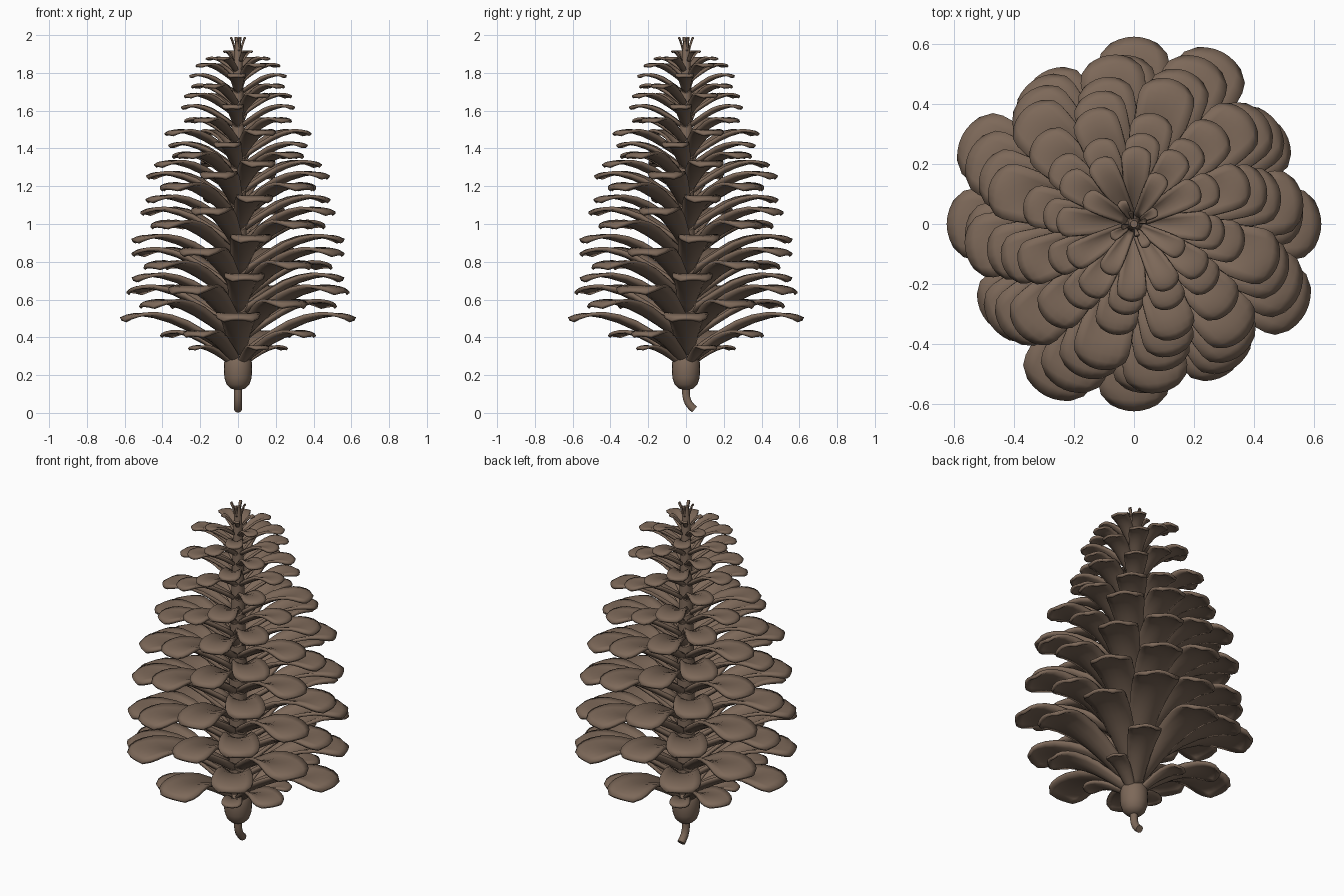
import bpy, math

if "Cube" in bpy.data.objects:
    bpy.data.objects.remove(bpy.data.objects["Cube"])

mat = bpy.data.materials.new("brown_wood")
mat.diffuse_color = (0.205, 0.14, 0.1, 1)
mat.use_nodes = True
mat.node_tree.nodes["Principled BSDF"].inputs["Base Color"].default_value = mat.diffuse_color


def make(name, verts, faces):
    me = bpy.data.meshes.new(name)
    me.from_pydata(verts, [], faces)
    me.update()
    ob = bpy.data.objects.new(name, me)
    bpy.context.collection.objects.link(ob)
    me.materials.append(mat)
    return ob


def lerp(pts, t):
    # piecewise-linear lookup through (t, value) pairs
    for (a, u), (b, v) in zip(pts, pts[1:]):
        if t <= b:
            return u + (v - u) * (t - a) / (b - a)
    return pts[-1][1]


def lathe(name, profile, n):
    verts, faces = [], []
    for r, z in profile:
        for i in range(n):
            a = 2 * math.pi * i / n
            verts.append((r * math.cos(a), r * math.sin(a), z))
    for j in range(len(profile) - 1):
        for i in range(n):
            k = (i + 1) % n
            faces.append((j * n + i, j * n + k, j * n + n + k, j * n + n + i))
    faces.append(tuple(reversed(range(n))))
    faces.append(tuple(range(len(verts) - n, len(verts))))
    return make(name, verts, faces)


# scale shape: rise along its length, half width, and cupping (edges up at the root, down at the tip)
RISE = [(0, 0), (.12, .22), (.25, .43), (.4, .65), (.55, .83), (.7, .95), (.82, 1), (.92, .98), (1, .89)]
WIDTH = [(0, .05), (.3, .1), (.6, .155), (.8, .185), (.9, .19), (.96, .17), (1, .125)]
CUP = [(0, .05), (.4, .06), (.65, .035), (.85, -.005), (1, -.025)]
STATIONS = [0, .12, .25, .4, .55, .7, .8, .88, .94, 1]
NV = 6


def whorl(name, R, ztip, angle, rise):
    # four equal scales around the core
    verts, faces = [], []
    r0 = min(.025, R * .25)
    zroot = ztip - rise * R * .93
    for q in range(4):
        a = math.radians(angle + 90 * q)
        ca, sa = math.cos(a), math.sin(a)
        base = len(verts)
        for t in STATIONS:
            for j in range(NV + 1):
                v = 2 * j / NV - 1
                x = r0 + (R - r0) * t - .035 * R * v * v * t * t
                y = lerp(WIDTH, t) * R * v
                z = zroot + R * (rise * lerp(RISE, t) + lerp(CUP, t) * v * v)
                verts.append((x * ca - y * sa, x * sa + y * ca, z))
        for i in range(len(STATIONS) - 1):
            for j in range(NV):
                p = base + i * (NV + 1) + j
                faces.append((p, p + NV + 1, p + NV + 2, p + 1))
    ob = make(name, verts, faces)
    mod = ob.modifiers.new("thickness", "SOLIDIFY")
    mod.thickness = min(.018, .008 + .018 * R)
    mod.offset = -1
    return ob


# whorls of scales: (radius, tip height) from bottom to top
TIERS = [(.29, .35), (.465, .425), (.625, .515), (.59, .585), (.645, .66), (.565, .725),
         (.585, .79), (.60, .86), (.57, .93), (.565, 1.005), (.54, 1.075), (.50, 1.14),
         (.53, 1.205), (.50, 1.265), (.46, 1.325), (.435, 1.37), (.375, 1.425), (.41, 1.49),
         (.34, 1.555), (.305, 1.625), (.31, 1.685), (.285, 1.735), (.26, 1.79), (.25, 1.845),
         (.19, 1.88)]
parts = []
for k, (R, z) in enumerate(TIERS):
    parts.append(whorl(f"scale_whorl_{k + 1:02d}", R, z, 31.4 * (k - 2), .36))

# small upright scales at the apex
parts.append(whorl("apex_scales_outer", .09, 1.915, 30, .6))
parts.append(whorl("apex_scales_tip", .045, 1.985, 15, 1.7))

# central core and rounded base knob
parts.append(lathe("core", [(.05, .28), (.047, .5), (.046, 1.0), (.038, 1.4),
                            (.029, 1.7), (.021, 1.92), (.012, 1.97)], 16))
parts.append(lathe("base_knob", [(.015, .122), (.04, .13), (.06, .15), (.072, .185),
                                 (.075, .23), (.073, .27), (.06, .305), (.035, .325)], 20))

# bent stalk
cu = bpy.data.curves.new("stalk", "CURVE")
cu.dimensions = "3D"
cu.bevel_depth = .021
cu.bevel_resolution = 3
cu.use_fill_caps = True
path = [(0, 0, .16), (0, 0, .1), (0, .004, .075), (0, .013, .052), (0, .028, .033), (0, .045, .018)]
sp = cu.splines.new("POLY")
sp.points.add(len(path) - 1)
for p, c in zip(sp.points, path):
    p.co = (*c, 1)
stalk = bpy.data.objects.new("stalk", cu)
bpy.context.collection.objects.link(stalk)
cu.materials.append(mat)

# smooth shading with sharp rims
for ob in parts:
    ob.select_set(True)
bpy.context.view_layer.objects.active = parts[0]
bpy.ops.object.shade_smooth_by_angle(angle=math.radians(40))
